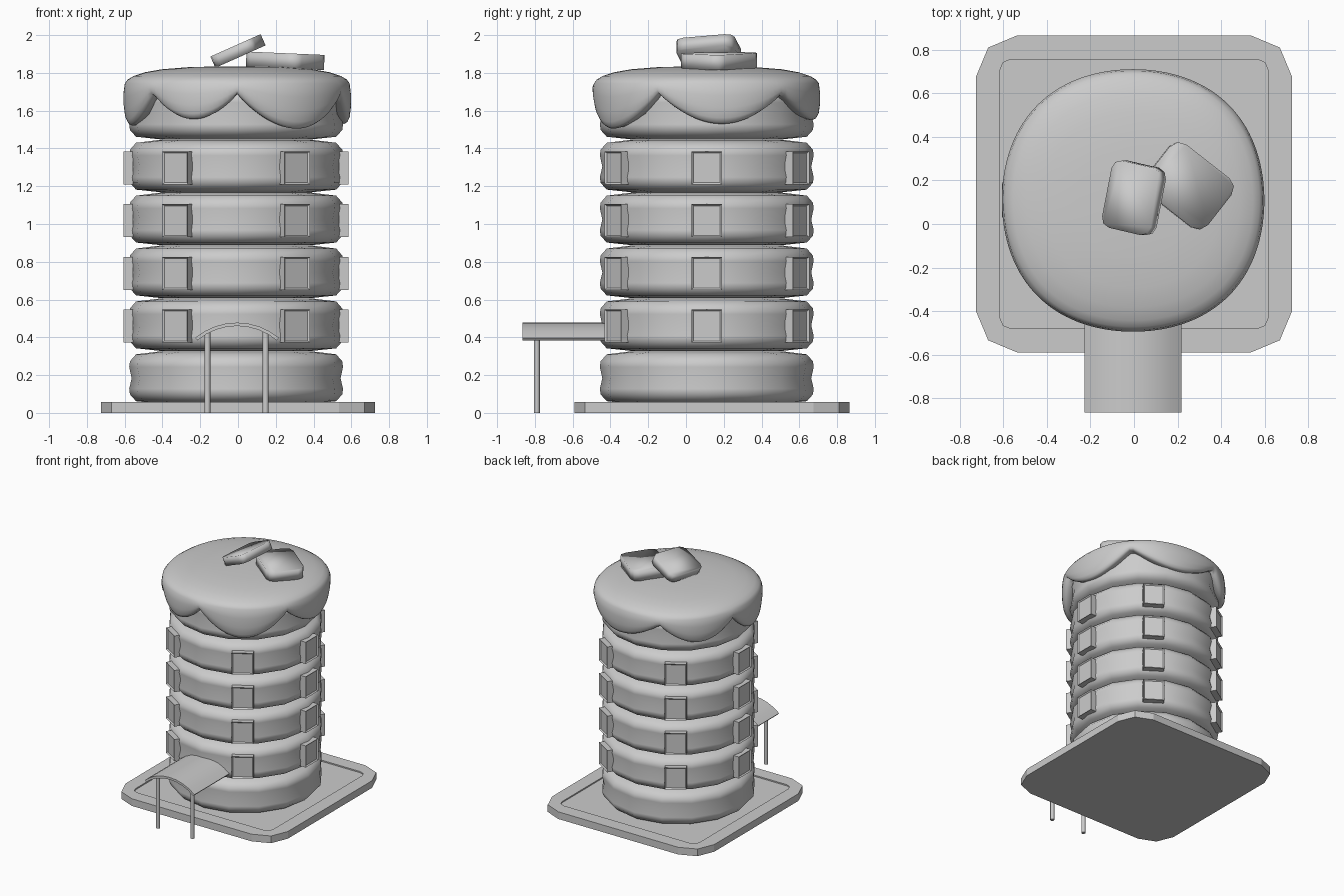
import bpy, bmesh
from math import sin, cos, pi, radians
from mathutils import Matrix, Vector

if "Cube" in bpy.data.objects:
    bpy.data.objects.remove(bpy.data.objects["Cube"])

CX, CY = -0.01, 0.11   # tower axis


def finish(name, bm, smooth=None):
    bmesh.ops.recalc_face_normals(bm, faces=bm.faces)
    me = bpy.data.meshes.new(name)
    bm.to_mesh(me)
    bm.free()
    ob = bpy.data.objects.new(name, me)
    bpy.context.collection.objects.link(ob)
    if smooth:
        bpy.ops.object.select_all(action='DESELECT')
        bpy.context.view_layer.objects.active = ob
        ob.select_set(True)
        bpy.ops.object.shade_smooth_by_angle(angle=radians(smooth))
    return ob


def rounded_rect(w, d, r, k=0.295):
    """Rectangle outline with two-segment corners."""
    pts = []
    for sx, sy in ((1, 1), (-1, 1), (-1, -1), (1, -1)):
        c = [(w / 2, d / 2 - r), (w / 2 - r * k, d / 2 - r * k), (w / 2 - r, d / 2)]
        if sx * sy < 0:
            c.reverse()
        pts += [(sx * x, sy * y) for x, y in c]
    return pts


def loft(bm, rings):
    """Skin a list of closed rings of points and cap both ends."""
    vs = [[bm.verts.new(p) for p in ring] for ring in rings]
    n = len(vs[0])
    for a, b in zip(vs, vs[1:]):
        for i in range(n):
            j = (i + 1) % n
            bm.faces.new((a[i], a[j], b[j], b[i]))
    bm.faces.new(vs[0][::-1])
    bm.faces.new(vs[-1])


# base plate with shallow recessed inner area
bm = bmesh.new()
outer = rounded_rect(1.45, 1.455, 0.19)
inner = rounded_rect(1.23, 1.235, 0.05)
loft(bm, [[(x, y + 0.138, z) for x, y in o] for o, z in
          ((outer, 0), (outer, 0.058), (inner, 0.058), (inner, 0.048))])
finish("base_plate", bm)

# stacked soft disc floors
PROFILE = [(0.40, 0), (0.53, 0.014), (0.562, 0.05), (0.566, 0.08), (0.553, 0.135),
           (0.566, 0.195), (0.562, 0.225), (0.53, 0.262), (0.40, 0.278)]
for f in range(6):
    bm = bmesh.new()
    z0 = 0.048 + 0.28 * f
    loft(bm, [[(CX + r * cos(i * pi / 8), CY + r * sin(i * pi / 8), z0 + z)
               for i in range(16)] for r, z in PROFILE])
    finish(f"floor_{f + 1}", bm, 50)

# windows: six around each of the four middle floors, framed panes
for f in range(4):
    bm = bmesh.new()
    for a in (0, 57, 123, 180, 237, 303):
        res = bmesh.ops.create_cube(bm, size=1, matrix=(
            Matrix.Translation((CX, CY, 0.46 + 0.279 * f))
            @ Matrix.Rotation(radians(a), 4, 'Z')
            @ Matrix.Translation((0.57, 0, 0))
            @ Matrix.Diagonal((0.05, 0.16, 0.175, 1))))
        d = Vector((cos(radians(a)), sin(radians(a)), 0))
        faces = {fc for v in res['verts'] for fc in v.link_faces}
        bm.normal_update()
        front = max(faces, key=lambda fc: fc.normal.dot(d))
        bmesh.ops.inset_individual(bm, faces=[front], thickness=0.013, depth=0)
        bmesh.ops.translate(bm, verts=list(front.verts), vec=d * -0.01)
    finish(f"windows_floor_{f + 2}", bm)

# dripping topping: cusp angles and drip bottoms
CUSPS = [41, 112, 168, 223, 270, 335, 401]
DRIPS = [1.55, 1.55, 1.52, 1.555, 1.505, 1.53]


def edge_z(deg):
    if deg < 41:
        deg += 360
    for a, b, low in zip(CUSPS, CUSPS[1:], DRIPS):
        if a <= deg <= b:
            s = max(0.0, sin(pi * (deg - a) / (b - a)))
            return 1.69 - (1.69 - low) * s ** 0.85
    return 1.69


def topping_ring(r, z=None, t=None):
    ring = []
    for i in range(144):
        deg = i * 2.5
        a = radians(deg)
        rr = r * (1 - 0.015 * cos(4 * a) + 0.015)
        h = z if t is None else 1.745 + (edge_z(deg) - 1.745) * t
        ring.append((CX + 0.006 + rr * cos(a), CY - 0.002 + rr * sin(a), h))
    return ring


bm = bmesh.new()
loft(bm, [topping_ring(r, z) for r, z in
          ((0.05, 1.835), (0.25, 1.831), (0.40, 1.819), (0.49, 1.803), (0.55, 1.783), (0.58, 1.765))]
     + [topping_ring(r, t=t) for r, t in
        ((0.595, 0), (0.602, 0.3), (0.602, 0.6), (0.596, 0.85), (0.585, 0.96), (0.57, 1), (0.53, 0.97))])
finish("dripping_topping", bm, 60)


# two butter slabs resting on top
def slab(name, size, corner, spin, tilt, loc):
    m = (Matrix.Translation(loc) @ Matrix.Rotation(radians(tilt), 4, 'Y')
         @ Matrix.Rotation(radians(spin), 4, 'Z'))
    o = rounded_rect(size[0], size[1], corner)
    b = bmesh.new()
    loft(b, [[m @ Vector((x, y, z)) for x, y in o] for z in (-size[2] / 2, size[2] / 2)])
    ob = finish(name, b)
    ob.data.shade_smooth()


slab("butter_slab_lower", (0.36, 0.285, 0.08), 0.055, -38, 2.5, (0.25, 0.175, 1.864))
slab("butter_slab_upper", (0.25, 0.315, 0.065), 0.045, -12, -24, (0, 0.12, 1.916))

# arched entrance canopy
bm = bmesh.new()
R, zc, half = 0.345, 0.133, 40
arc = [radians(90 - half + 2 * half * i / 8) for i in range(9)]
section = ([(R * cos(a), zc + R * sin(a)) for a in arc]
           + [((R - 0.018) * cos(a), zc + (R - 0.018) * sin(a)) for a in reversed(arc)])
loft(bm, [[(x - 0.005, y, z) for x, z in section] for y in (-0.865, -0.42)])
finish("entrance_canopy", bm, 30)

# canopy posts
for side, x in (("left", -0.162), ("right", 0.146)):
    bm = bmesh.new()
    bmesh.ops.create_cone(bm, cap_ends=True, segments=8, radius1=0.016, radius2=0.016, depth=0.43,
                          matrix=Matrix.Translation((x, -0.79, 0.215)))
    finish(f"canopy_post_{side}", bm, 50)
